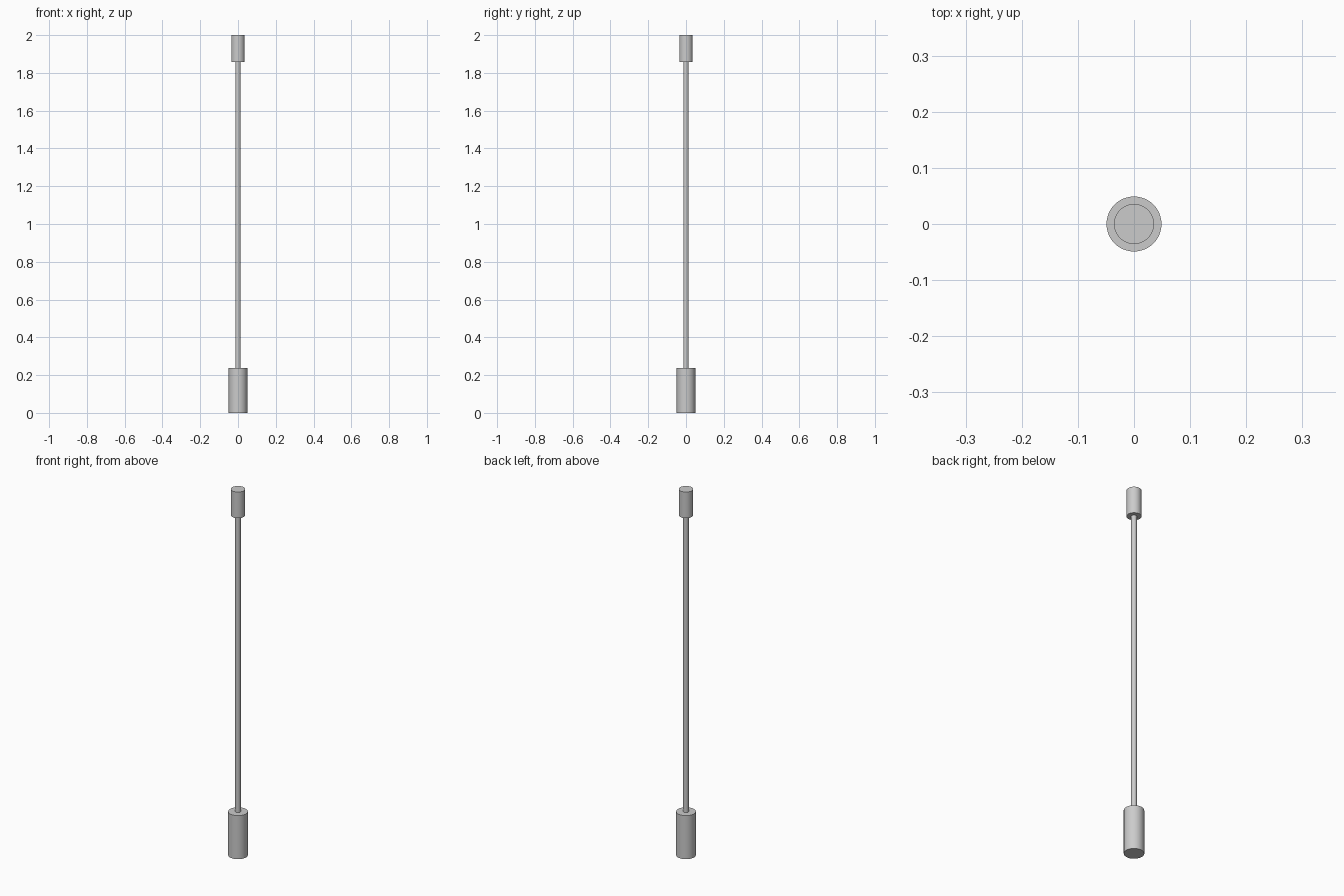
import bpy

if "Cube" in bpy.data.objects:
    bpy.data.objects.remove(bpy.data.objects["Cube"])


def cylinder(name, radius, z0, z1):
    """Upright capped cylinder on the z axis, smooth sides and sharp rims."""
    bpy.ops.mesh.primitive_cylinder_add(
        vertices=48, radius=radius, depth=z1 - z0, location=(0, 0, (z0 + z1) / 2))
    obj = bpy.context.object
    obj.name = name
    bpy.ops.object.shade_smooth_by_angle()
    return obj


# Wide lower sleeve
cylinder("lower_sleeve", 0.049, 0.0, 0.238)
# Thin connecting rod, seated slightly into both ends
cylinder("rod", 0.0137, 0.233, 1.862)
# Narrower upper cap
cylinder("upper_cap", 0.0357, 1.857, 2.0)
